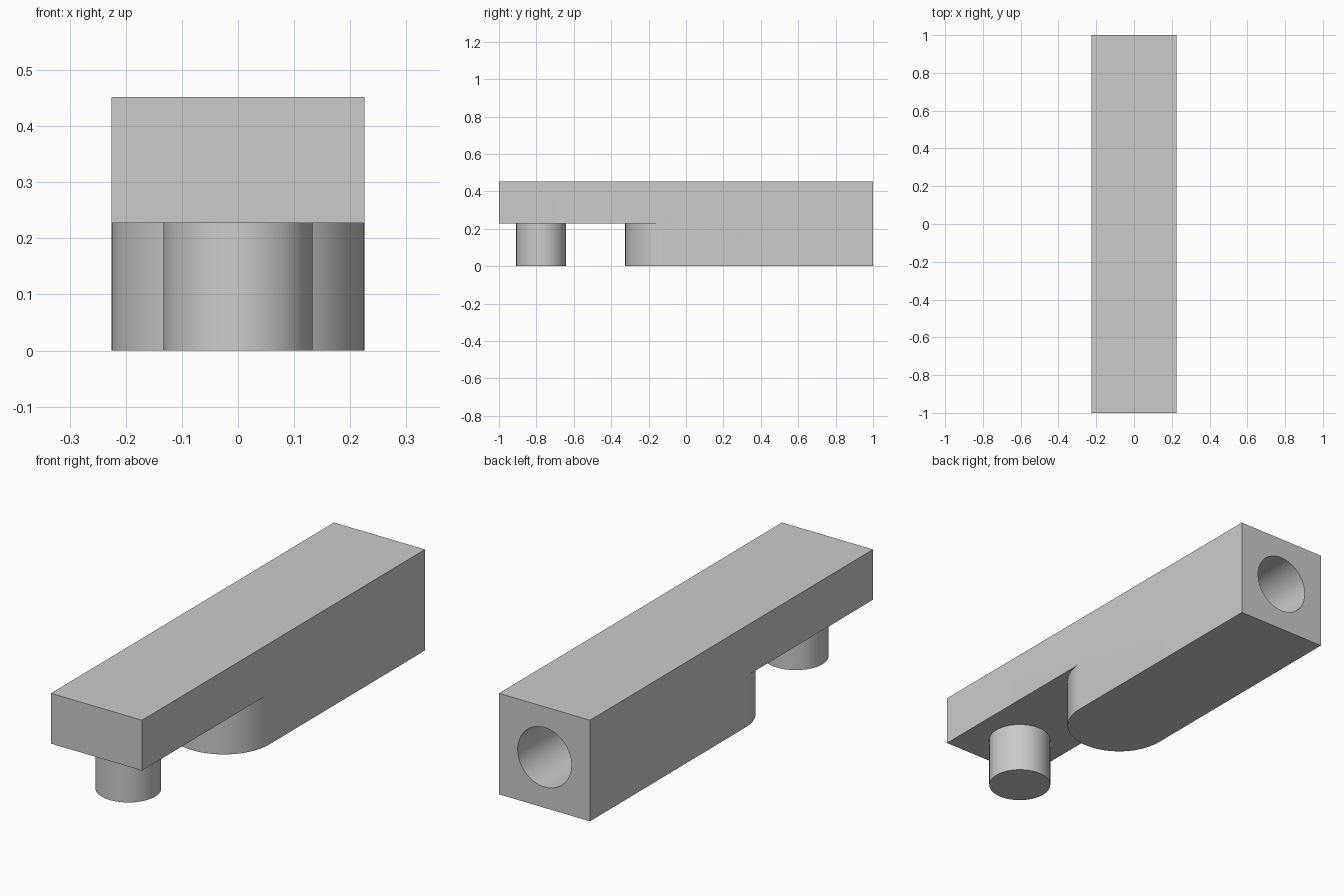
import bpy
import bmesh
from math import pi, sin, cos, radians

if "Cube" in bpy.data.objects:
    bpy.data.objects.remove(bpy.data.objects["Cube"], do_unlink=True)

HALF = 0.225        # half width of the body
HEIGHT = 0.452
LEDGE = 0.227       # underside of the front arm
PEG_R = 0.133
PEG_Y = -0.775
NOSE_Y = -0.1       # centre of the rounded nose
HOLE_DEPTH = 0.45


def prism(name, outline, z0, z1):
    """Extrude an xy outline from z0 to z1."""
    bm = bmesh.new()
    face = bm.faces.new([bm.verts.new((x, y, z0)) for x, y in outline])
    grown = bmesh.ops.extrude_face_region(bm, geom=[face])["geom"]
    verts = [g for g in grown if isinstance(g, bmesh.types.BMVert)]
    bmesh.ops.translate(bm, verts=verts, vec=(0, 0, z1 - z0))
    bmesh.ops.recalc_face_normals(bm, faces=bm.faces[:])
    mesh = bpy.data.meshes.new(name)
    bm.to_mesh(mesh)
    bm.free()
    obj = bpy.data.objects.new(name, mesh)
    bpy.context.collection.objects.link(obj)
    return obj


def circle(radius, y, n=64):
    return [(radius * cos(2 * pi * i / n), y + radius * sin(2 * pi * i / n))
            for i in range(n)]


def activate(obj):
    bpy.ops.object.select_all(action="DESELECT")
    obj.select_set(True)
    bpy.context.view_layer.objects.active = obj


def cut(target, cutter):
    """Subtract the cutter from the target and discard it."""
    cutter.hide_render = True
    mod = target.modifiers.new("cut", "BOOLEAN")
    mod.operation = "DIFFERENCE"
    mod.solver = "EXACT"
    mod.object = cutter
    activate(target)
    bpy.ops.object.modifier_apply(modifier=mod.name)
    bpy.data.objects.remove(cutter, do_unlink=True)


# Long block
body = prism("body", [(-HALF, -1), (HALF, -1), (HALF, 1), (-HALF, 1)], 0, HEIGHT)

# Notch under the front arm, leaving a half-round nose behind it
arc = [(HALF * cos(pi * i / 48), NOSE_Y - HALF * sin(pi * i / 48))
       for i in range(49)]
wide = HALF + 0.1
notch = prism("notch_cutter",
              [(-wide, -1.1), (wide, -1.1), (wide, NOSE_Y)] + arc + [(-wide, NOSE_Y)],
              -0.1, LEDGE)
cut(body, notch)

# Blind round socket in the back end
socket = prism("socket_cutter", circle(PEG_R, 0), 0, HOLE_DEPTH + 0.1)
socket.rotation_euler.x = radians(90)
socket.location = (0, 1.1, HEIGHT / 2)
bpy.context.view_layer.update()
cut(body, socket)

# Round peg hanging from the front arm
peg = prism("peg", circle(PEG_R, PEG_Y), 0, LEDGE)

for part in (body, peg):
    activate(part)
    bpy.ops.object.shade_smooth_by_angle(angle=radians(30))
